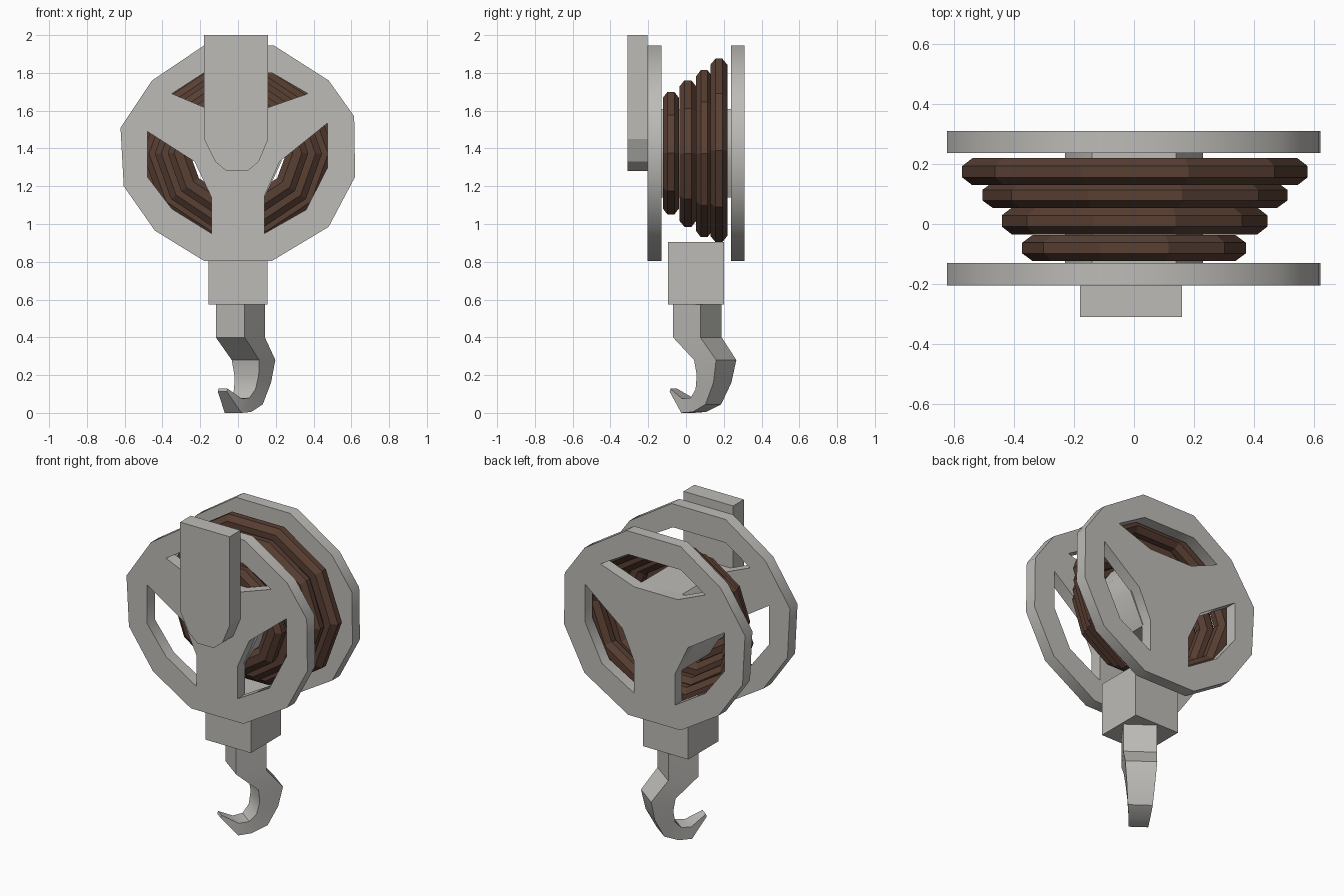
import bpy, bmesh, math
from mathutils import Vector

if "Cube" in bpy.data.objects:
    bpy.data.objects.remove(bpy.data.objects["Cube"])


def material(name, rgb):
    m = bpy.data.materials.new(name)
    m.diffuse_color = (*rgb, 1)
    m.use_nodes = True
    m.node_tree.nodes["Principled BSDF"].inputs["Base Color"].default_value = m.diffuse_color
    return m


STEEL = material("warm grey steel", (0.51, 0.50, 0.475))
ROPE = material("dark brown rope", (0.10, 0.05, 0.033))


def finish(obj, mat, smooth=None):
    obj.data.materials.clear()
    obj.data.materials.append(mat)
    if smooth:
        bpy.ops.object.select_all(action='DESELECT')
        obj.select_set(True)
        bpy.context.view_layer.objects.active = obj
        bpy.ops.object.shade_smooth_by_angle(angle=math.radians(smooth))


def plate(name, loops, y0, y1, smooth=None):
    """Extrude x/z outlines (first outer, rest holes) from y0 to y1."""
    bm = bmesh.new()
    edges = []
    for loop in loops:
        vs = [bm.verts.new((x, y0, z)) for x, z in loop]
        edges += [bm.edges.new((vs[i - 1], vs[i])) for i in range(len(vs))]
    bmesh.ops.triangle_fill(bm, use_beauty=True, use_dissolve=False,
                            edges=edges, normal=(0, -1, 0))
    ext = bmesh.ops.extrude_face_region(bm, geom=bm.faces[:], use_keep_orig=True)
    moved = [g for g in ext["geom"] if isinstance(g, bmesh.types.BMVert)]
    bmesh.ops.translate(bm, verts=moved, vec=(0, y1 - y0, 0))
    bmesh.ops.recalc_face_normals(bm, faces=bm.faces)
    return to_object(name, bm, STEEL, smooth)


def to_object(name, bm, mat, smooth=None):
    me = bpy.data.meshes.new(name)
    bm.to_mesh(me)
    bm.free()
    obj = bpy.data.objects.new(name, me)
    bpy.context.collection.objects.link(obj)
    finish(obj, mat, smooth)
    return obj


# Side plates: twelve-sided wheel with three windows
rim = [(-0.18, 1.945), (0.19, 1.945), (0.48, 1.76), (0.615, 1.57),
       (0.62, 1.25), (0.48, 0.985), (0.18, 0.805), (-0.18, 0.805),
       (-0.44, 0.965), (-0.605, 1.2), (-0.622, 1.51), (-0.455, 1.76)]
left_window = [(-0.48, 1.49), (-0.23, 1.33), (-0.14, 1.14), (-0.14, 0.95),
               (-0.35, 1.08), (-0.48, 1.25)]
right_window = [(0.475, 1.535), (0.22, 1.33), (0.14, 1.15), (0.14, 0.95),
                (0.36, 1.075), (0.475, 1.30)]
top_window = [(-0.35, 1.69), (-0.18, 1.80), (0.18, 1.80), (0.37, 1.69),
              (0.14, 1.61), (-0.16, 1.61)]
for name, y0, y1 in (("front_plate", -0.205, -0.13), ("back_plate", 0.237, 0.31)):
    plate(name, [rim, left_window, right_window, top_window], y0, y1, 40)

# Axle between the plates
axle = [(-0.14, 1.61), (0.14, 1.61), (0.23, 1.47), (0.23, 1.33),
        (0.14, 1.14), (-0.14, 1.14), (-0.23, 1.33), (-0.23, 1.47)]
plate("axle", [axle], -0.14, 0.245, 50)

# Hanging strap on the front
strap = [(-0.18, 2.0), (0.16, 2.0), (0.16, 1.45), (0.11, 1.33),
         (0.05, 1.28), (-0.06, 1.28), (-0.12, 1.33), (-0.18, 1.45)]
plate("hanging_strap", [strap], -0.31, -0.205)

# Block holding the hook
block = [(-0.155, 0.575), (0.155, 0.575), (0.155, 0.905), (-0.155, 0.905)]
plate("hook_block", [block], -0.095, 0.2)


# Rope coils, growing toward the back
def coil(name, y, rx, z0, z1, half, x0):
    bm = bmesh.new()
    n, m, thick = 10, 8, 0.058
    zc, rz = (z0 + z1) / 2, (z1 - z0) / 2 / math.cos(math.pi / n)
    rings = []
    for i in range(n):
        a = 2 * math.pi * i / n
        ring = []
        for j in range(m):
            b = 2 * math.pi * (j + 0.5) / m
            k = 1 / math.cos(math.pi / m)
            d = thick * (k * math.cos(b) - 1)
            ring.append(bm.verts.new((x0 + (rx + d) * math.cos(a),
                                      y + half * k * math.sin(b),
                                      zc + (rz + d) * math.sin(a))))
        rings.append(ring)
    for i in range(n):
        for j in range(m):
            bm.faces.new((rings[i - 1][j - 1], rings[i - 1][j],
                          rings[i][j], rings[i][j - 1]))
    bmesh.ops.recalc_face_normals(bm, faces=bm.faces)
    to_object(name, bm, ROPE)


for i, c in enumerate([(-0.08, 0.372, 1.05, 1.70, 0.043, 0.0),
                       (0.01, 0.442, 0.985, 1.76, 0.045, 0.002),
                       (0.096, 0.508, 0.93, 1.815, 0.042, 0.003),
                       (0.174, 0.575, 0.905, 1.875, 0.045, 0.003)]):
    coil(f"rope_coil_{i + 1}", *c)

# Hook: sections of (inner s, inner z, outer s, outer z, half width)
sections = [(-0.09, 0.58, 0.09, 0.58, 0.095), (-0.09, 0.40, 0.09, 0.40, 0.095),
            (0.045, 0.28, 0.19, 0.28, 0.09), (0.055, 0.20, 0.165, 0.16, 0.08),
            (0.04, 0.125, 0.105, 0.045, 0.07), (0.0, 0.08, 0.015, 0.005, 0.06),
            (-0.06, 0.075, -0.065, 0.0, 0.055), (-0.155, 0.128, -0.16, 0.112, 0.03)]
bm = bmesh.new()
angle = math.radians(53.6)
along = Vector((math.cos(angle), math.sin(angle), 0))
across = Vector((math.sin(angle), -math.cos(angle), 0))
base = Vector((0.0125, 0.06, 0))
loops = []
for si, zi, so, zo, w in sections:
    loops.append([bm.verts.new(base + along * s + across * v + Vector((0, 0, z)))
                  for s, z, v in ((si, zi, -w), (si, zi, w), (so, zo, w), (so, zo, -w))])
for p, q in zip(loops, loops[1:]):
    for j in range(4):
        bm.faces.new((p[j - 1], p[j], q[j], q[j - 1]))
bm.faces.new(loops[0])
bm.faces.new(loops[-1])
bmesh.ops.recalc_face_normals(bm, faces=bm.faces)
to_object("hook", bm, STEEL, 35)
